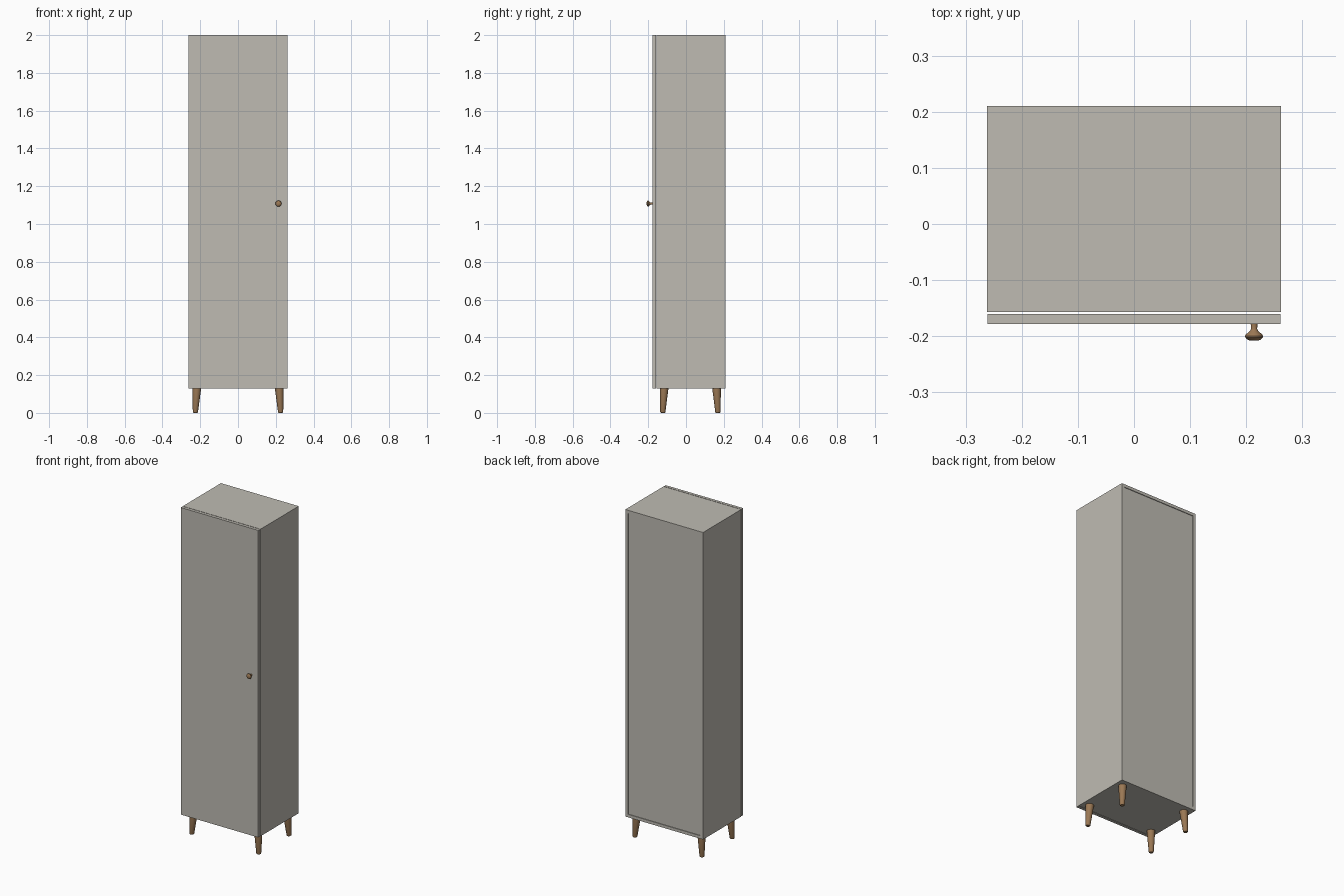
import bpy
import bmesh
import math
from mathutils import Vector

cube = bpy.data.objects.get("Cube")
if cube:
    bpy.data.objects.remove(cube, do_unlink=True)


def make_material(name, color):
    mat = bpy.data.materials.new(name)
    mat.use_nodes = True
    mat.diffuse_color = color
    mat.node_tree.nodes["Principled BSDF"].inputs["Base Color"].default_value = color
    return mat


paint = make_material("warm grey paint", (0.52, 0.50, 0.45, 1))
wood = make_material("brown wood", (0.33, 0.19, 0.09, 1))


def add_object(name, bm, mat):
    bmesh.ops.recalc_face_normals(bm, faces=bm.faces)
    mesh = bpy.data.meshes.new(name)
    bm.to_mesh(mesh)
    bm.free()
    mesh.materials.append(mat)
    obj = bpy.data.objects.new(name, mesh)
    bpy.context.collection.objects.link(obj)
    return obj


def panel(name, low, high):
    """Flat board between two opposite corners."""
    low, high = Vector(low), Vector(high)
    bm = bmesh.new()
    bmesh.ops.create_cube(bm, size=1)
    for v in bm.verts:
        v.co = (low + high) / 2 + v.co * (high - low)
    return add_object(name, bm, paint)


def turned(name, start, end, profile, segments=32):
    """Round part along an axis; profile holds (fraction along axis, radius)."""
    start, end = Vector(start), Vector(end)
    axis = end - start
    turn = Vector((0, 0, 1)).rotation_difference(axis)
    bm = bmesh.new()
    rings = []
    for t, radius in profile:
        ring = []
        for i in range(segments):
            a = math.tau * i / segments
            offset = Vector((math.cos(a), math.sin(a), 0)) * radius
            ring.append(bm.verts.new(start + axis * t + turn @ offset))
        rings.append(ring)
    for a, b in zip(rings, rings[1:]):
        for i in range(segments):
            j = (i + 1) % segments
            bm.faces.new((a[i], a[j], b[j], b[i]))
    bm.faces.new(rings[0])
    bm.faces.new(rings[-1])
    obj = add_object(name, bm, wood)
    bpy.ops.object.select_all(action="DESELECT")
    obj.select_set(True)
    bpy.context.view_layer.objects.active = obj
    bpy.ops.object.shade_smooth_by_angle(angle=math.radians(35))
    return obj


# Main dimensions
half_w = 0.262
front, back = -0.157, 0.21
floor, top = 0.13, 2.0
board = 0.018
inner = half_w - board

# Carcass boards
panel("top_panel", (-half_w, front, top - board), (half_w, back, top))
panel("bottom_panel", (-inner, front, floor), (inner, back, floor + board))
for side, s in (("left", 1), ("right", -1)):
    x0, x1 = sorted((s * inner, s * half_w))
    panel(side + "_side_panel", (x0, front, floor), (x1, back, top - board))
panel("back_panel", (-inner, back - 0.01, floor + board),
      (inner, back - 0.004, top - board))

# Door with a narrow gap to the carcass
panel("door", (-half_w + 0.001, -0.178, floor), (half_w - 0.001, -0.16, top))

# Door knob
turned("door_knob", (0.214, -0.178, 1.108), (0.214, -0.208, 1.108),
       [(0, 0.006), (0.3, 0.0055), (0.45, 0.008), (0.62, 0.0145),
        (0.72, 0.016), (0.82, 0.0155), (0.93, 0.012), (1, 0.007)])

# Splayed, tapered legs
leg_profile = [(0, 0.023), (0.96, 0.0138), (0.985, 0.0125), (1, 0.010)]
for side, s in (("left", 1), ("right", -1)):
    for end, y_top, y_foot in (("front", -0.116, -0.123), ("back", 0.162, 0.169)):
        turned(f"{end}_{side}_leg", (s * 0.218, y_top, floor),
               (s * 0.226, y_foot, 0), leg_profile)
